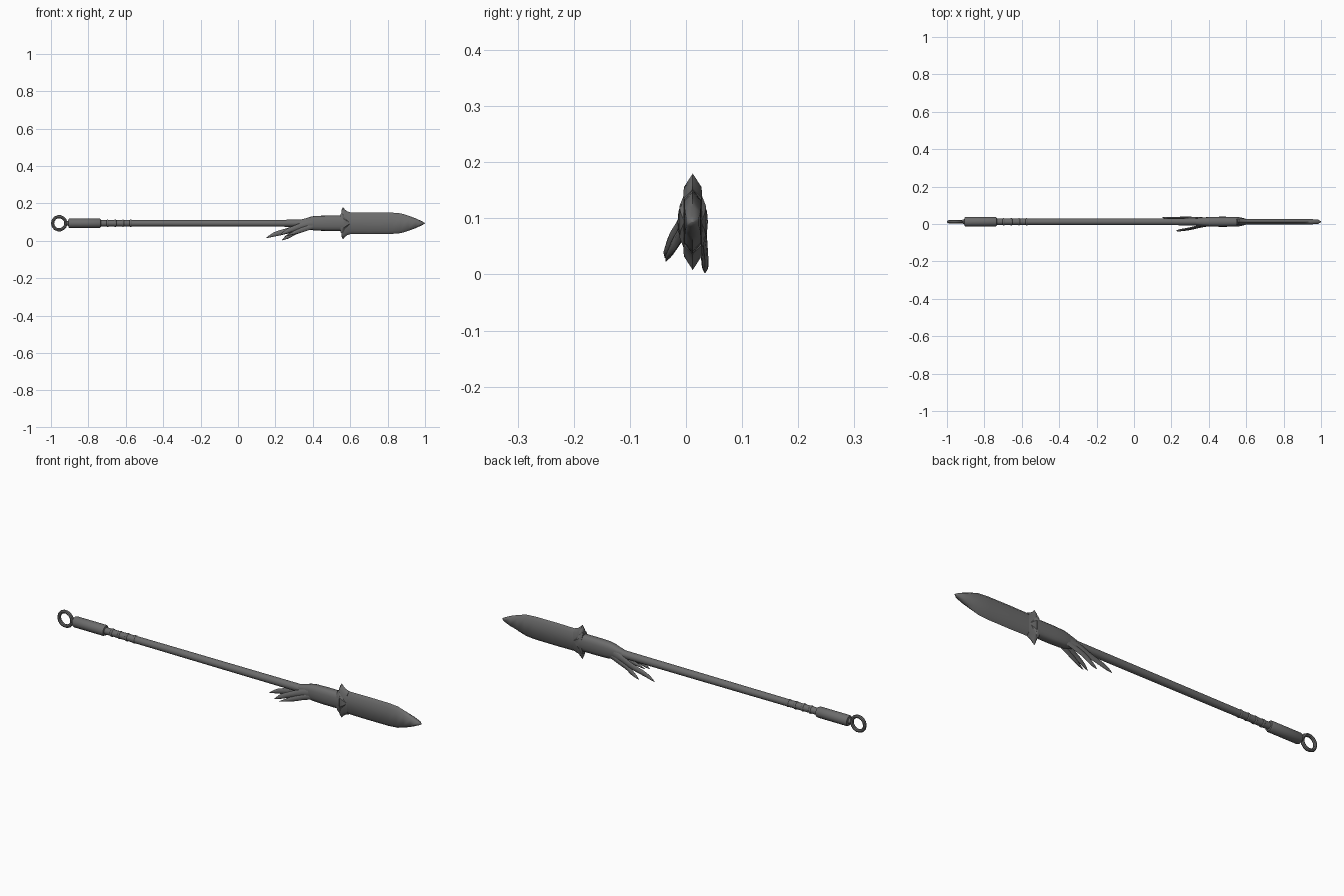
import bpy, math
from mathutils import Vector

if "Cube" in bpy.data.objects:
    bpy.data.objects.remove(bpy.data.objects["Cube"])

CY, CZ = 0.012, 0.094   # axis of the weapon

# Dark grey used on every part
DARK = bpy.data.materials.new("dark_grey")
DARK.diffuse_color = (0.15, 0.15, 0.15, 1)
DARK.use_nodes = True
DARK.node_tree.nodes["Principled BSDF"].inputs["Base Color"].default_value = DARK.diffuse_color


def make(name, verts, faces, smooth=35):
    me = bpy.data.meshes.new(name)
    me.from_pydata(verts, [], faces)
    me.materials.append(DARK)
    ob = bpy.data.objects.new(name, me)
    bpy.context.collection.objects.link(ob)
    bpy.ops.object.select_all(action='DESELECT')
    ob.select_set(True)
    bpy.context.view_layer.objects.active = ob
    bpy.ops.object.mode_set(mode='EDIT')
    bpy.ops.mesh.select_all(action='SELECT')
    bpy.ops.mesh.normals_make_consistent(inside=False)
    bpy.ops.object.mode_set(mode='OBJECT')
    bpy.ops.object.shade_smooth_by_angle(angle=math.radians(smooth))
    return ob


def skin(name, rings, smooth=35):
    """Join equal-sized rings of points into a capped tube."""
    n = len(rings[0])
    verts = [p for r in rings for p in r]
    faces = [(i*n+j, i*n+(j+1) % n, (i+1)*n+(j+1) % n, (i+1)*n+j)
             for i in range(len(rings)-1) for j in range(n)]
    faces += [tuple(range(n)), tuple(range(len(verts)-n, len(verts)))]
    return make(name, verts, faces, smooth)


def loft(name, stations, shape, smooth=35):
    """Scale a y-z section at stations (x, half width y, half height z)."""
    return skin(name, [[(x, CY+a*ry, CZ+b*rz) for a, b in shape]
                       for x, ry, rz in stations], smooth)


def ngon(n):
    return [(math.cos(2*math.pi*i/n), math.sin(2*math.pi*i/n)) for i in range(n)]


def hexa(k):
    return [(0, 1), (1, k), (1, -k), (0, -1), (-1, -k), (-1, k)]


ROUND = ngon(16)

# Pommel ring
bpy.ops.mesh.primitive_torus_add(major_segments=14, minor_segments=8, major_radius=0.0355,
                                 minor_radius=0.0085, location=(-0.956, CY, CZ),
                                 rotation=(math.pi/2, 0, 0))
bpy.context.object.name = "pommel_ring"
bpy.context.object.data.materials.append(DARK)
bpy.ops.object.shade_smooth_by_angle()

# Grip with end collar
loft("grip", [(-0.918, .010, .010), (-0.908, .014, .014), (-0.906, .023, .023),
              (-0.900, .026, .026), (-0.742, .026, .026), (-0.735, .023, .023),
              (-0.733, .018, .018)], ROUND)

# Shaft and its bands
loft("shaft", [(-0.74, .0165, .0165), (-0.365, .0175, .0175), (0.40, .019, .019)], ROUND)
for i in range(4):
    x = -0.697 + i*0.041
    loft(f"shaft_band_{i+1}", [(x-.006, .016, .016), (x-.003, .019, .019),
                               (x+.003, .019, .019), (x+.006, .016, .016)], ROUND, 70)

# Socket: a tall, flat-sided sleeve
sleeve = [(math.copysign(abs(a)**0.7, a), math.copysign(abs(b)**0.85, b)) for a, b in ROUND]
loft("socket", [(0.33, .017, .018), (0.36, .021, .026), (0.385, .024, .034),
                (0.41, .026, .039), (0.47, .027, .041), (0.565, .026, .041)], sleeve, 50)

# Guard with two spikes
loft("guard", [(0.553, .013, .070), (0.561, .0155, .086), (0.572, .0165, .073),
               (0.584, .0165, .064), (0.602, .0155, .058)], hexa(0.72), 60)

# Chevron on each face, raised along its middle
loft("guard_chevron", [(0.548, .024, .050), (0.560, .024, .054), (0.580, .021, .028),
                       (0.600, .015, .002)],
     [(.55, 1), (1, .5), (1, -.5), (.55, -1), (-.55, -1), (-1, -.5), (-1, .5), (-.55, 1)], 30)

# Blade: flat faces rolling smoothly into the edges
loft("blade", [(0.57, .0145, .056), (0.70, .0145, .0575), (0.82, .0145, .057),
               (0.87, .0145, .053), (0.91, .0145, .041), (0.95, .014, .026),
               (0.985, .011, .010), (1.0, .002, .001)], hexa(0.7), 65)


# Flowing tassel strands
def strand(name, pts, thick=0.006, steps=5):
    P = [Vector(p) for p in pts]   # x, y, z, half width
    path = []
    for i in range(len(P)-1):
        a, b, c, d = P[max(i-1, 0)], P[i], P[i+1], P[min(i+2, len(P)-1)]
        for s in range(steps):
            t = s/steps
            path.append(0.5*(2*b+(c-a)*t+(2*a-5*b+4*c-d)*t*t+(3*b-a-3*c+d)*t**3))
    path.append(P[-1])
    rings = []
    for i, p in enumerate(path):
        d = path[min(i+1, len(path)-1)]-path[max(i-1, 0)]
        side = Vector((-d.z, 0, d.x)).normalized()
        w = p[3]
        th = min(thick, w)
        rings.append([Vector((p[0], p[1]+a*th, p[2]))+side*b*w for a, b in ngon(8)])
    skin(name, rings, 60)


strand("back_strand_long", [(.41, .028, .098, .020), (.34, .031, .080, .018), (.27, .032, .055, .015),
                            (.20, .032, .036, .012), (.15, .034, .015, .001)])
strand("back_strand_short", [(.41, .027, .088, .018), (.35, .031, .064, .015), (.30, .033, .044, .013),
                             (.27, .034, .024, .011), (.235, .034, .003, .001)])
strand("front_strand_long", [(.41, -.006, .095, .020), (.35, -.012, .083, .017), (.30, -.023, .067, .014),
                             (.26, -.031, .050, .011), (.225, -.037, .030, .001)])
strand("front_strand_short", [(.41, -.005, .082, .016), (.36, -.013, .066, .014),
                              (.32, -.022, .051, .012), (.25, -.036, .024, .001)])
